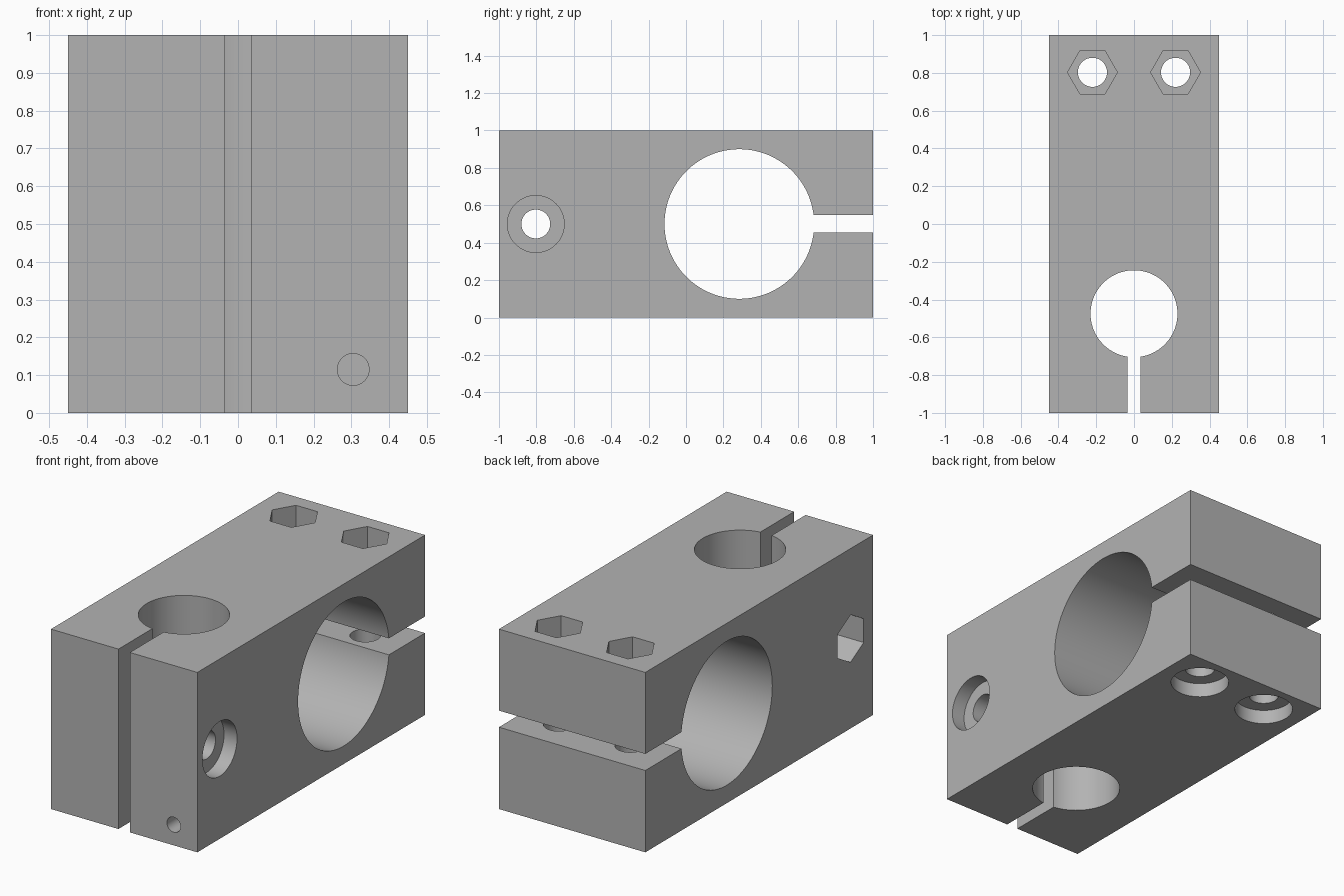
import bpy, bmesh
from math import cos, sin, pi
from mathutils import Vector

if "Cube" in bpy.data.objects:
    bpy.data.objects.remove(bpy.data.objects["Cube"], do_unlink=True)

grey = bpy.data.materials.new("plain grey")
grey.use_nodes = True
COLOUR = (0.45, 0.45, 0.45, 1)
grey.diffuse_color = COLOUR
grey.node_tree.nodes["Principled BSDF"].inputs["Base Color"].default_value = COLOUR


def new_object(name, bm):
    bmesh.ops.recalc_face_normals(bm, faces=bm.faces)
    mesh = bpy.data.meshes.new(name)
    bm.to_mesh(mesh)
    bm.free()
    mesh.materials.append(grey)
    obj = bpy.data.objects.new(name, mesh)
    bpy.context.collection.objects.link(obj)
    return obj


def box(name, low, high):
    bm = bmesh.new()
    bmesh.ops.create_cube(bm, size=1)
    for v in bm.verts:
        v.co = Vector([a + (b - a) * (c + 0.5) for a, b, c in zip(low, high, v.co)])
    return new_object(name, bm)


def prism(name, axis, start, end, centre, radius, sides=96, turn=0.0):
    """Regular prism along an axis; centre gives the other two coordinates in order."""
    bm = bmesh.new()
    ring = []
    for i in range(sides):
        a = turn + 2 * pi * i / sides
        p = [centre[0] + radius * cos(a), centre[1] + radius * sin(a)]
        p.insert("xyz".index(axis), start)
        ring.append(bm.verts.new(p))
    face = bm.faces.new(ring)
    ext = bmesh.ops.extrude_face_region(bm, geom=[face])
    move = Vector([end - start if c == axis else 0 for c in "xyz"])
    moved = [g for g in ext["geom"] if isinstance(g, bmesh.types.BMVert)]
    bmesh.ops.translate(bm, verts=moved, vec=move)
    return new_object(name, bm)


W, L, H = 0.45, 1.0, 1.0     # half width, half length, height
OUT = 0.1                    # how far cutters overshoot the block
BOLT, HEAD, NUT = 0.077, 0.152, 0.132
HEAD_DEPTH, NUT_DEPTH = 0.08, 0.2

block = box("clamp_block", (-W, -L, 0), (W, L, H))

# Clamp bores and their slits
cutters = [
    prism("cross_bore", "x", -W - OUT, W + OUT, (0.285, 0.5), 0.4, 128),
    box("back_slit", (-W - OUT, 0.5, 0.455), (W + OUT, L + OUT, 0.547)),
    prism("upright_bore", "z", -OUT, H + OUT, (0, -0.475), 0.23, 128),
    box("front_slit", (-0.035, -L - OUT, -OUT), (0.035, -0.5, H + OUT)),
]

# Two upright bolts at the back: hex nut pocket on top, round head recess below
for side in (-1, 1):
    at = (0.22 * side, 0.803)
    cutters += [
        prism("back_bolt_hole", "z", -OUT, H + OUT, at, BOLT),
        prism("back_head_recess", "z", -OUT, HEAD_DEPTH, at, HEAD),
        prism("back_nut_pocket", "z", H - NUT_DEPTH, H + OUT, at, NUT, 6),
    ]

# Cross bolt at the front: head recess on the left, nut pocket on the right
at = (-0.803, 0.5)
cutters += [
    prism("front_bolt_hole", "x", -W - OUT, W + OUT, at, BOLT),
    prism("front_head_recess", "x", W - HEAD_DEPTH, W + OUT, at, HEAD),
    prism("front_nut_pocket", "x", -W - OUT, NUT_DEPTH - W, at, NUT, 6, pi / 2),
]

# Small blind hole low on the front face
cutters.append(prism("small_front_hole", "y", -L - OUT, -L + 0.2, (0.305, 0.115), 0.042, 48))

# Cut everything out of the block
bpy.ops.object.select_all(action="DESELECT")
bpy.context.view_layer.objects.active = block
block.select_set(True)
for cutter in cutters:
    cutter.hide_render = True
    mod = block.modifiers.new(cutter.name, "BOOLEAN")
    mod.operation = "DIFFERENCE"
    mod.solver = "EXACT"
    mod.object = cutter
    bpy.ops.object.modifier_apply(modifier=mod.name)
for cutter in cutters:
    bpy.data.objects.remove(cutter, do_unlink=True)

bpy.ops.object.shade_smooth_by_angle(angle=pi / 6)
